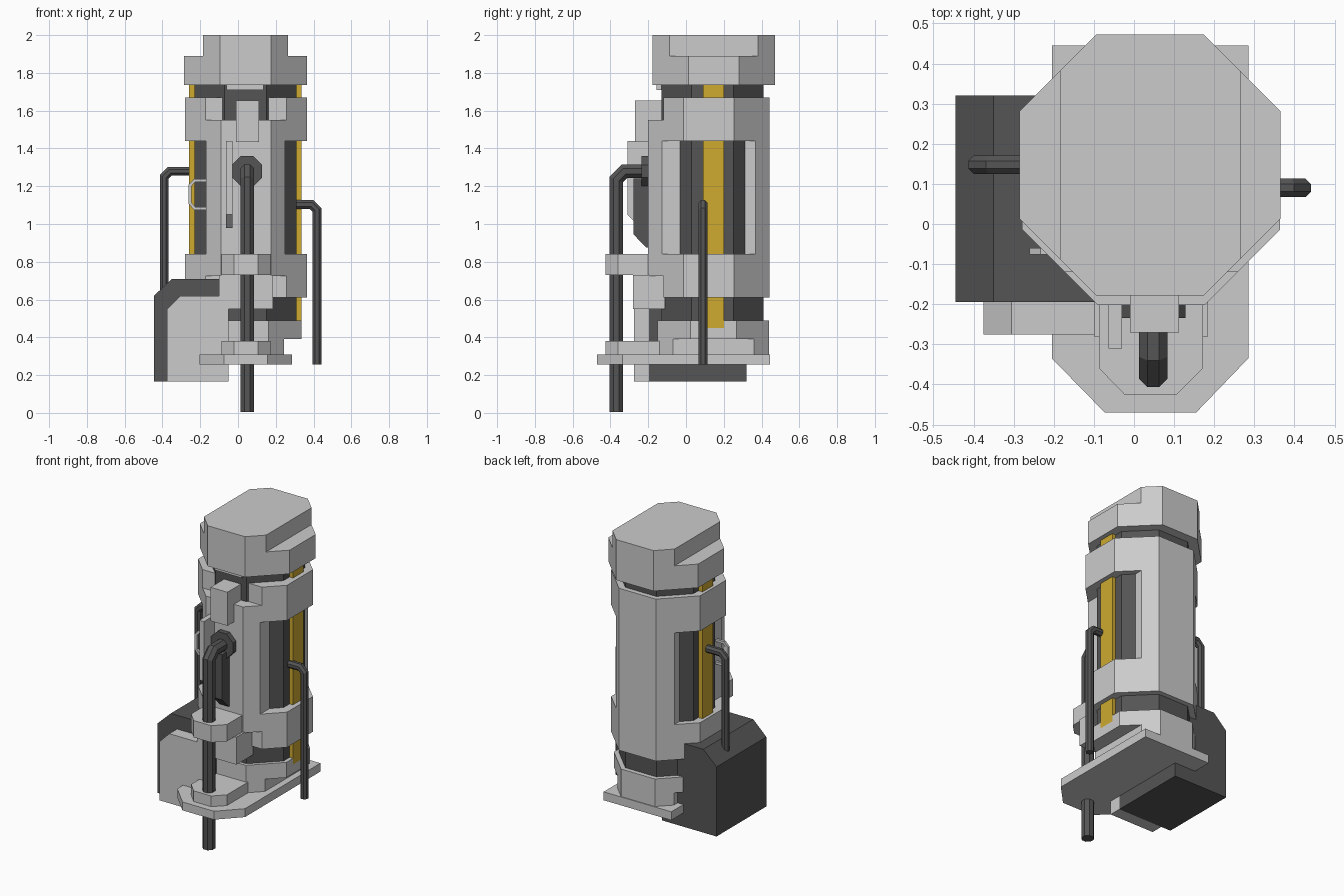
import bpy, bmesh, math
from mathutils import Vector

if "Cube" in bpy.data.objects:
    bpy.data.objects.remove(bpy.data.objects["Cube"])


def material(name, color):
    m = bpy.data.materials.new(name)
    m.diffuse_color = color
    m.use_nodes = True
    m.node_tree.nodes["Principled BSDF"].inputs["Base Color"].default_value = m.diffuse_color
    return m


DARK = material("dark_metal", (0.09, 0.09, 0.09, 1))
GOLD = material("gold", (0.62, 0.4, 0.03, 1))


def finish(name, bm, mat=None):
    bmesh.ops.recalc_face_normals(bm, faces=bm.faces[:])
    me = bpy.data.meshes.new(name)
    bm.to_mesh(me)
    bm.free()
    ob = bpy.data.objects.new(name, me)
    bpy.context.collection.objects.link(ob)
    if mat:
        me.materials.append(mat)
    return ob


def prism(name, pts, axis, lo, hi, mat=None):
    """Extrude a 2D outline along an axis; outline is in the other two axes, in order."""
    def at(p, d):
        return {"X": (d, p[0], p[1]), "Y": (p[0], d, p[1]), "Z": (p[0], p[1], d)}[axis]
    bm = bmesh.new()
    a = [bm.verts.new(at(p, lo)) for p in pts]
    b = [bm.verts.new(at(p, hi)) for p in pts]
    bm.faces.new(a)
    bm.faces.new(b)
    for i in range(len(pts)):
        j = (i + 1) % len(pts)
        bm.faces.new((a[i], a[j], b[j], b[i]))
    return finish(name, bm, mat)


def box(name, x, y, z, mat=None):
    return prism(name, [(x[0], y[0]), (x[1], y[0]), (x[1], y[1]), (x[0], y[1])], "Z", *z, mat)


def octagon(cx, cy, r):
    """Regular octagon with flat sides on the axes; r is the half width."""
    R = r / math.cos(math.pi / 8)
    return [(cx + R * math.cos(math.pi * (k + 0.5) / 4),
             cy + R * math.sin(math.pi * (k + 0.5) / 4)) for k in range(8)]


def cut(ob, *ranges):
    """Subtract boxes from an object."""
    for r in ranges:
        cutter = box("cutter", *r)
        cutter.hide_render = True
        mod = ob.modifiers.new("cut", "BOOLEAN")
        mod.operation, mod.solver, mod.object = "DIFFERENCE", "EXACT", cutter
        bpy.context.view_layer.update()
        new = bpy.data.meshes.new_from_object(
            ob.evaluated_get(bpy.context.evaluated_depsgraph_get()))
        ob.modifiers.clear()
        ob.data = new
        bpy.data.objects.remove(cutter)


def pipe(name, path, normal, r, sides=8, mat=None):
    """Mitred tube along a path lying in the plane with the given normal."""
    pts, n = [Vector(p) for p in path], Vector(normal)
    R = r / math.cos(math.pi / sides)
    bm = bmesh.new()
    rings = []
    for i, p in enumerate(pts):
        t0 = (p - pts[max(i - 1, 0)]).normalized() if i else (pts[1] - p).normalized()
        t1 = (pts[i + 1] - p).normalized() if i < len(pts) - 1 else t0
        t = (t0 + t1).normalized()
        s = n.cross(t) / t.dot(t0)
        ang = [2 * math.pi * (k + 0.5) / sides for k in range(sides)]
        rings.append([bm.verts.new(p + s * R * math.cos(a) + n * R * math.sin(a)) for a in ang])
    for a, b in zip(rings, rings[1:]):
        for k in range(sides):
            j = (k + 1) % sides
            bm.faces.new((a[k], a[j], b[j], b[k]))
    bm.faces.new(rings[0])
    bm.faces.new(rings[-1])
    return finish(name, bm, mat)


# Inner core with gold strips showing on both sides
prism("core", octagon(0.04, 0.14, 0.27), "Z", 0.45, 1.75, DARK)
box("gold_strip", (-0.26, 0.335), (0.09, 0.2), (0.45, 1.75), GOLD)

# Outer shell: side windows, front notches at top and bottom
shell = prism("shell", octagon(0.0425, 0.12, 0.322), "Z", 0.61, 1.67)
cut(shell,
    ((0.25, 0.6), (-0.5, 0.7), (0.84, 1.44)),
    ((-0.6, -0.17), (-0.5, 0.7), (0.84, 1.44)),
    ((-0.6, 0.6), (-0.5, -0.12), (1.55, 1.8)),
    ((-0.6, 0.6), (-0.5, -0.12), (0.5, 0.725)))

# Top cap with its upper sides cut away
cap = prism("top_cap", octagon(0.04, 0.147, 0.325), "Z", 1.735, 2.0)
cut(cap, ((0.265, 0.6), (-0.5, 0.8), (1.89, 2.1)),
    ((-0.6, -0.185), (-0.5, 0.8), (1.89, 2.1)))
box("cap_tab", (-0.06, 0.135), (-0.155, -0.1), (1.71, 1.74))

# Lower collar with its lower sides cut away, on the base plate
collar = prism("lower_collar", octagon(0.04, 0.145, 0.295), "Z", 0.3, 0.49)
cut(collar, ((0.243, 0.6), (-0.5, 0.8), (0.2, 0.39)),
    ((-0.6, -0.163), (-0.5, 0.8), (0.2, 0.39)))
prism("base_plate", [(-0.205, 0.445), (-0.205, -0.335), (-0.073, -0.47), (0.155, -0.47),
                     (0.285, -0.335), (0.285, 0.445)], "Z", 0.255, 0.31)

# Brackets holding the front pipe
bracket = [(-0.087, -0.14), (-0.087, -0.36), (-0.022, -0.427), (0.105, -0.427),
           (0.172, -0.36), (0.172, -0.14)]
prism("lower_bracket", bracket, "Z", 0.3, 0.38)
prism("upper_bracket", bracket, "Z", 0.73, 0.84)
box("bracket_block", (-0.1, 0.185), (-0.28, -0.11), (0.55, 0.73))

# Side tank and its front panel
prism("side_tank", [(-0.445, 0.165), (-0.05, 0.165), (-0.05, 0.71), (-0.35, 0.71),
                    (-0.445, 0.62)], "Y", -0.195, 0.32, DARK)
prism("tank_panel", [(-0.375, 0.165), (-0.05, 0.165), (-0.05, 0.62), (-0.305, 0.62),
                     (-0.375, 0.55)], "Y", -0.275, -0.19)

# Pipes
pipe("front_pipe", [(0.048, -0.37, 0.005), (0.048, -0.37, 1.235), (0.048, -0.325, 1.28),
                    (0.048, -0.19, 1.28)], (1, 0, 0), 0.036, mat=DARK)
prism("pipe_flange", octagon(0.048, 1.28, 0.08), "Y", -0.235, -0.19, DARK)
pipe("left_pipe", [(-0.39, 0.148, 0.6), (-0.39, 0.148, 1.25), (-0.36, 0.148, 1.28),
                   (-0.22, 0.148, 1.28)], (0, 1, 0), 0.023, mat=DARK)
pipe("right_pipe", [(0.418, 0.09, 0.255), (0.418, 0.09, 1.075), (0.39, 0.09, 1.103),
                    (0.3, 0.09, 1.103)], (0, 1, 0), 0.023, mat=DARK)

# Front details: latch block, grey fin, dark fin behind the pipe, wire handle
box("latch_block", (-0.01, 0.112), (-0.27, -0.12), (1.435, 1.655))
prism("grey_fin", [(-0.31, 1.44), (-0.31, 1.05), (-0.24, 0.98), (-0.19, 0.98),
                   (-0.19, 1.44)], "X", -0.063, -0.03)
prism("dark_fin", [(-0.278, 1.24), (-0.278, 0.945), (-0.21, 0.875), (-0.19, 0.875),
                   (-0.19, 1.24)], "X", 0.015, 0.08, DARK)
pipe("wire_handle", [(-0.13, -0.068, 1.23), (-0.23, -0.068, 1.23), (-0.253, -0.068, 1.205),
                     (-0.253, -0.068, 1.11), (-0.23, -0.068, 1.083), (-0.13, -0.068, 1.083)],
     (0, 1, 0), 0.008, 4)
